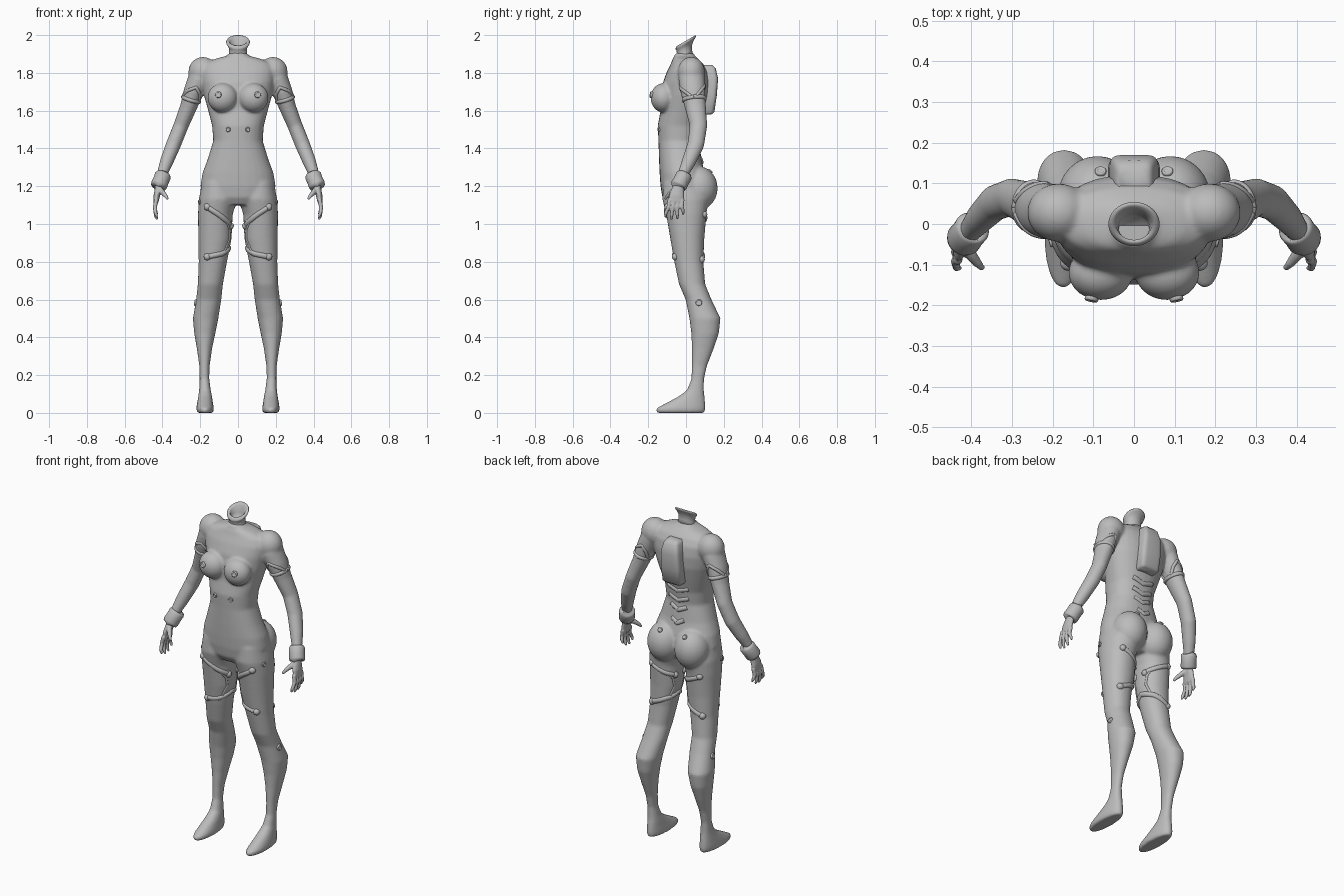
import bpy, bmesh, math
from mathutils import Vector
from mathutils.bvhtree import BVHTree

if "Cube" in bpy.data.objects:
    bpy.data.objects.remove(bpy.data.objects["Cube"])

GREY = (0.5, 0.5, 0.5, 1)
mat = bpy.data.materials.new("plain_grey")
mat.use_nodes = True
mat.diffuse_color = GREY
mat.node_tree.nodes["Principled BSDF"].inputs["Base Color"].default_value = GREY


def loft(bm, rings, n=28, power=2.0):
    """Skin a list of (centre, u, v) ellipses and cap both ends."""
    loops = []
    for c, u, v in rings:
        loop = []
        for i in range(n):
            a = math.tau * i / n
            p = [math.copysign(abs(f(a)) ** (2 / power), f(a)) for f in (math.cos, math.sin)]
            loop.append(bm.verts.new(Vector(c) + Vector(u) * p[0] + Vector(v) * p[1]))
        loops.append(loop)
    for a, b in zip(loops, loops[1:]):
        for i in range(n):
            bm.faces.new((a[i], a[(i + 1) % n], b[(i + 1) % n], b[i]))
    bm.faces.new(loops[0])
    bm.faces.new(loops[-1])


def stack(bm, sections, power=2.0):
    """Horizontal sections: height, centre x, half width, front y, back y."""
    loft(bm, [((cx, (f + b) / 2, z), (rx, 0, 0), (0, (b - f) / 2, 0))
              for z, cx, rx, f, b in sections], power=power)


def tube(bm, points, n=20):
    """Round limb through (x, y, z, radius across, radius in depth)."""
    pts = [Vector(p[:3]) for p in points]
    rings = []
    for i, p in enumerate(points):
        t = (pts[min(i + 1, len(pts) - 1)] - pts[max(i - 1, 0)]).normalized()
        v = (Vector((0, 1, 0)) - t * t.y).normalized()
        rings.append((pts[i], v.cross(t) * p[3], v * p[4]))
    loft(bm, rings, n)


def ball(bm, centre, size):
    made = bmesh.ops.create_uvsphere(bm, u_segments=24, v_segments=14, radius=1)["verts"]
    for v in made:
        v.co = Vector(centre) + Vector(a * s for a, s in zip(v.co, size))


def finish(bm, name, mirror=True):
    bmesh.ops.recalc_face_normals(bm, faces=bm.faces)
    me = bpy.data.meshes.new(name)
    bm.to_mesh(me)
    bm.free()
    me.materials.append(mat)
    me.shade_smooth()
    ob = bpy.data.objects.new(name, me)
    bpy.context.collection.objects.link(ob)
    if mirror:
        ob.modifiers.new("mirror", 'MIRROR').use_mirror_merge = False
    return ob


def blend(ob, voxel, rounds):
    """Fuse overlapping volumes into one smooth skin."""
    r = ob.modifiers.new("fuse", 'REMESH')
    r.mode, r.voxel_size, r.use_smooth_shade = 'VOXEL', voxel, True
    s = ob.modifiers.new("soften", 'SMOOTH')
    s.factor, s.iterations = 0.5, rounds


# Torso
bm = bmesh.new()
stack(bm, [(z, 0, rx, f, b) for z, rx, f, b in (
    (1.10, .12, -.10, .07), (1.14, .18, -.125, .1), (1.2, .2, -.135, .11), (1.27, .188, -.14, .1),
    (1.34, .162, -.143, .082), (1.44, .131, -.146, .07), (1.52, .137, -.15, .08),
    (1.6, .158, -.135, .1), (1.68, .18, -.13, .118), (1.75, .193, -.122, .122),
    (1.81, .2, -.1, .112), (1.85, .18, -.08, .09), (1.875, .12, -.07, .065),
    (1.89, .06, -.062, .048), (1.905, .046, -.056, .04))], 2.25)
# Chest, seat and shoulders
ball(bm, (.082, -.12, 1.668), (.08, .068, .078))
ball(bm, (.09, .068, 1.19), (.098, .1, .115))
ball(bm, (.185, .028, 1.805), (.078, .072, .08))
# Leg and foot
stack(bm, [(z, (a + b) / 2, (b - a) / 2, f, k) for z, a, b, f, k in (
    (1.22, .02, .19, -.12, .1), (1.13, .004, .208, -.125, .12), (1.05, .028, .212, -.105, .108),
    (.92, .034, .21, -.083, .097), (.8, .058, .208, -.062, .092), (.68, .08, .213, -.037, .102),
    (.6, .088, .222, -.002, .135), (.5, .104, .239, .018, .183), (.42, .12, .232, .028, .174),
    (.34, .137, .218, .031, .147), (.25, .15, .205, .03, .112), (.18, .152, .203, .028, .096),
    (.12, .144, .206, .004, .095), (.09, .138, .21, -.035, .098), (.055, .133, .216, -.1, .102),
    (.025, .128, .221, -.157, .104), (.004, .13, .218, -.158, .1), (0, .136, .212, -.15, .095))], 2.15)
# Arm
tube(bm, ((.17, .025, 1.83, .05, .06), (.205, .03, 1.77, .06, .07), (.235, .037, 1.7, .054, .066),
          (.262, .05, 1.62, .045, .056), (.302, .066, 1.52, .04, .047), (.342, .052, 1.42, .04, .045),
          (.378, .015, 1.33, .036, .038), (.4, -.013, 1.27, .029, .03), (.414, -.033, 1.22, .026, .027)))
body = finish(bm, "body")
blend(body, .0065, 14)

# Hollow neck with a tilted rolled rim
bm = bmesh.new()
side, slant = Vector((1, 0, 0)), Vector((0, .86, .5))
loft(bm, [((0, y, z), side * r, slant * r) for y, z, r in (
    (-.012, 1.875, .056), (-.01, 1.9, .048), (-.008, 1.925, .047), (-.005, 1.944, .052),
    (-.003, 1.954, .06), (0, 1.964, .063), (.001, 1.971, .058), (.001, 1.971, .05),
    (-.002, 1.962, .043), (-.008, 1.93, .038), (-.012, 1.9, .037))], 40)
finish(bm, "neck", False)

# Hands
bm = bmesh.new()
tube(bm, ((.41, -.027, 1.235, .024, .025), (.42, -.04, 1.195, .019, .03),
          (.43, -.05, 1.15, .017, .04), (.434, -.054, 1.115, .013, .042)))
for i in range(4):
    y, low = -.088 + .023 * i, (1.036, 1.024, 1.028, 1.05)[i]
    tip = y - .02 + .008 * i
    tube(bm, ((.432, y, 1.13, .012, .0115), (.44, y - .004, 1.09, .011, .011),
              (.436, tip, low + .02, .0095, .0095), (.428, tip, low, .006, .006)), 12)
tube(bm, ((.42, -.05, 1.19, .016, .017), (.4, -.077, 1.168, .014, .015),
          (.384, -.097, 1.15, .011, .011), (.372, -.11, 1.132, .007, .007)), 12)
blend(finish(bm, "hands"), .004, 3)

# Wrist cuffs
bm = bmesh.new()
tube(bm, [(.408 + .014 * t, -.024 - .018 * t, 1.23 - .034 * t, r, r) for t, r in (
    (-1, .03), (-1, .038), (-.7, .044), (0, .0425), (.7, .044), (1, .04), (1, .028))], 28)
finish(bm, "wrist_cuffs")

# Surface lookup used to lay trim on the skin
dg = bpy.context.evaluated_depsgraph_get()
skin = BVHTree.FromObject(body, dg)


def cast(origin, axis, degrees, height):
    axis = Vector(axis).normalized()
    u = (Vector((1, 0, 0)) - axis * axis.x).normalized()
    a = math.radians(degrees)
    d = u * math.cos(a) + axis.cross(u) * math.sin(a)
    start = Vector(origin) + axis * height
    hit, normal, _, _ = skin.ray_cast(start, d, .3)
    return (hit, normal) if hit else (start + d * .05, d)


def strap(bm, origin, axis, keys, radius, knobs=False):
    """Rounded cord following (angle, height) keys over the skin."""
    path = []
    for (a0, h0), (a1, h1) in zip(keys, keys[1:]):
        path += [cast(origin, axis, a0 + (a1 - a0) * i / 12, h0 + (h1 - h0) * i / 12) for i in range(12)]
    path.append(cast(origin, axis, *keys[-1]))
    pts = [p - n * radius * .35 for p, n in path]
    rings = []
    for i, (p, n) in enumerate(path):
        t = (pts[min(i + 1, len(pts) - 1)] - pts[max(i - 1, 0)]).normalized()
        rings.append((pts[i], n * radius, n.cross(t).normalized() * radius * 1.15))
    loft(bm, rings, 10)
    if knobs:
        for p in (pts[0], pts[-1]):
            ball(bm, p, (radius * 1.5,) * 3)


# Thigh straps with bracing loops on the inner leg
bm = bmesh.new()
thigh, up = (.122, .005, 0), (0, 0, 1)
strap(bm, thigh, up, ((303, .826), (240, .842), (180, .872), (120, .85), (60, .812)), .013, True)
strap(bm, thigh, up, ((292, 1.09), (240, 1.025), (205, .99)), .013, True)
strap(bm, thigh, up, ((155, .99), (120, 1.01), (68, 1.05)), .012, True)
for s in (-1, 1):
    strap(bm, thigh, up, ((180 + s * 52, 1.01), (180 + s * 34, .97), (180 + s * 28, .92), (180 + s * 48, .85)), .006)
finish(bm, "thigh_straps")

# Upper arm bands with pointed loops front and back
bm = bmesh.new()
arm, along = (.25, .043, 1.66), (-.3, -.1, .95)
strap(bm, arm, along, [(a, 0) for a in range(0, 361, 45)], .01)
for s in (-1, 1):
    strap(bm, arm, along, ((s * 20, .005), (s * 60, .045), (s * 95, .075), (s * 125, .045), (s * 150, .005)), .008)
finish(bm, "arm_bands")

# Low ribs and bar across the lower back
bm = bmesh.new()
spine = (0, -.03, 0)
for z, spread in ((1.525, 33), (1.465, 33), (1.41, 28), (1.335, 20)):
    strap(bm, spine, up, ((90 - spread, z + .014), (90, z - .008), (90 + spread, z + .014)), .012)
finish(bm, "back_ribs", False)

# Small raised studs, each a ring around a shallow dome
bm = bmesh.new()
for spot, size in (((.118, -.25, 1.695), .017), ((.08, -.25, 1.495), .013), ((.075, .2, 1.36), .014),
                   ((.3, .065, .595), .017), ((.3, -.07, 1.12), .013)):
    p, n, _, _ = skin.find_nearest(Vector(spot))
    u = n.orthogonal().normalized()
    v = n.cross(u)
    loft(bm, [(p + n * h * size, u * size * r, v * size * r) for h, r in (
        (-.5, 1), (.25, 1), (.45, .85), (.45, .6), (.25, .5), (.35, .25))], 20)
finish(bm, "studs")

# Back pack: tapered block with rounded edges
bm = bmesh.new()
loft(bm, [((0, (f + b) / 2, z), (w, 0, 0), (0, (b - f) / 2, 0)) for z, w, f, b in (
    (1.58, .052, .07, .135), (1.592, .06, .065, .15), (1.68, .064, .065, .163), (1.77, .06, .065, .17),
    (1.825, .048, .06, .157), (1.842, .038, .06, .14))], 32, 5)
finish(bm, "back_pack", False)
